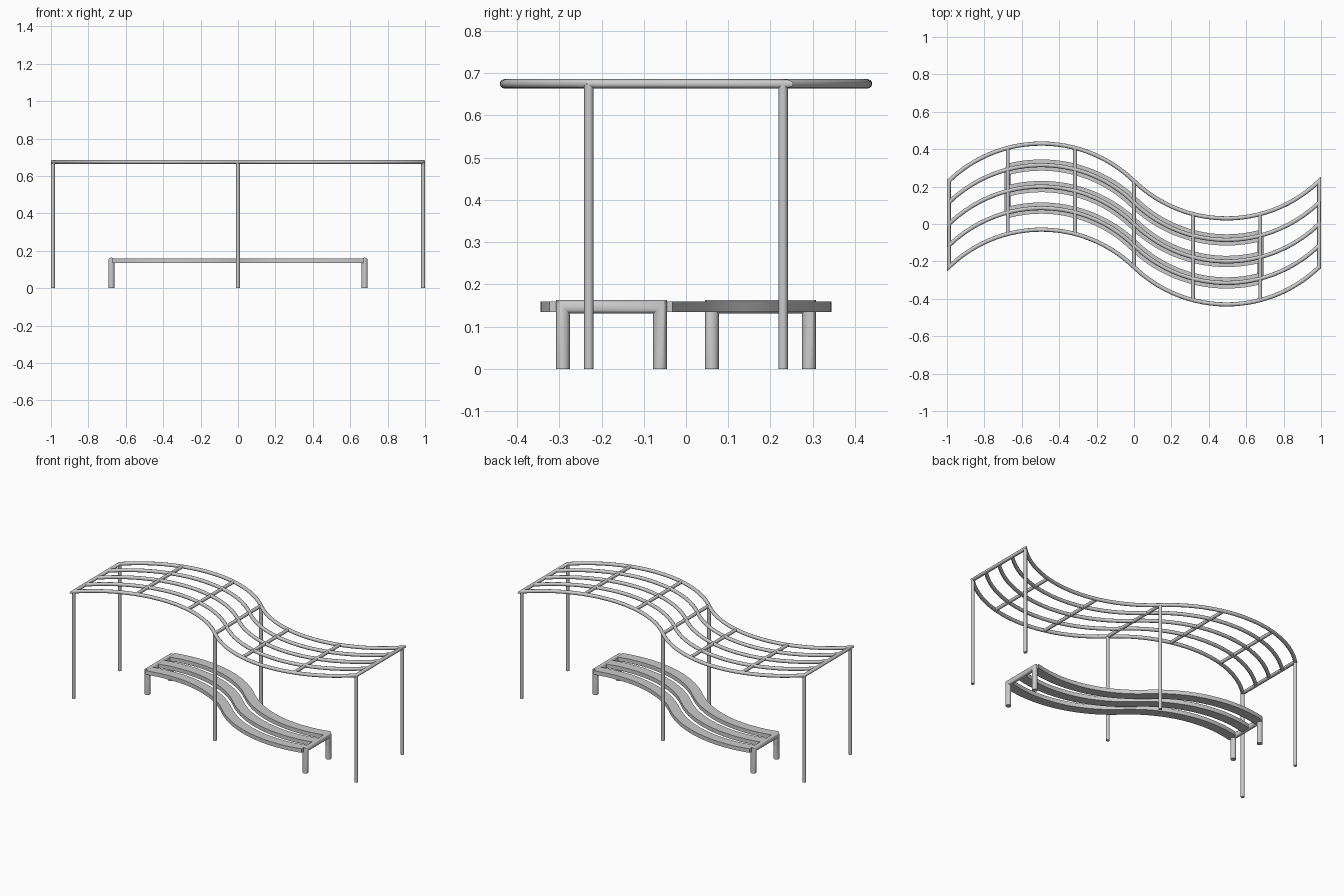
import bpy, bmesh, math
from mathutils import Vector

if "Cube" in bpy.data.objects:
    bpy.data.objects.remove(bpy.data.objects["Cube"])

HALF, SAG = 0.495, 0.20            # half chord and height of each arc of the S
RAD = (HALF ** 2 + SAG ** 2) / (2 * SAG)


def wave(x):
    """S-shaped centre line: arc up on the left, arc down on the right."""
    y = math.sqrt(max(RAD ** 2 - (abs(x) - HALF) ** 2, 0)) - (RAD - SAG)
    return -math.copysign(y, x)


def s_path(dy, z, end, n=48):
    # even steps in arc angle on each half
    return [Vector((x, wave(x) + dy, z))
            for x in (-end + 2 * end * i / n for i in range(n + 1))]


def sweep(name, pts, profile, closed=False, normal=(0, 0, 1), ends=None):
    """Sweep a profile (side, along normal) on a planar path with mitred corners."""
    pts = [Vector(p) for p in pts]
    nrm, n = Vector(normal), len(pts)
    bm, rings = bmesh.new(), []
    for i, p in enumerate(pts):
        a = (p - pts[i - 1]).normalized() if (i or closed) else None
        b = (pts[(i + 1) % n] - p).normalized() if (i < n - 1 or closed) else None
        a, b = a or b, b or a
        side = nrm.cross((a + b).normalized())
        side /= side.dot(nrm.cross(a))
        if ends and i in (0, n - 1):      # cut the end along a given direction
            side = Vector(ends) / Vector(ends).dot(nrm.cross(a))
        rings.append([bm.verts.new(p + side * u + nrm * v) for u, v in profile])
    k = len(profile)
    for i in range(n if closed else n - 1):
        r, s = rings[i], rings[(i + 1) % n]
        for j in range(k):
            bm.faces.new((r[j], r[(j + 1) % k], s[(j + 1) % k], s[j]))
    if not closed:
        bm.faces.new(rings[0])
        bm.faces.new(rings[-1])
    bmesh.ops.recalc_face_normals(bm, faces=bm.faces)
    me = bpy.data.meshes.new(name)
    bm.to_mesh(me)
    bm.free()
    ob = bpy.data.objects.new(name, me)
    bpy.context.collection.objects.link(ob)
    bpy.ops.object.select_all(action='DESELECT')
    ob.select_set(True)
    bpy.context.view_layer.objects.active = ob
    bpy.ops.object.shade_smooth_by_angle(angle=math.radians(35))
    return ob


def circle(r, n=12):
    return [(r * math.cos(2 * math.pi * i / n), r * math.sin(2 * math.pi * i / n))
            for i in range(n)]


TUBE = circle(0.011)
TOP, STEP, EDGE = 0.675, 0.115, 0.23

# Canopy outer frame: two outer rails joined by the end bars
sweep("canopy_frame", s_path(-EDGE, TOP, 0.99) + s_path(EDGE, TOP, 0.99)[::-1],
      TUBE, closed=True)

# Canopy inner rails
for k in (-1, 0, 1):
    sweep("canopy_rail", s_path(k * STEP, TOP, 0.99), TUBE, ends=(0, 1, 0))

# Canopy cross bars
for x in (-0.675, -0.315, 0, 0.315, 0.675):
    sweep("canopy_crossbar", [(x, wave(x) - EDGE, TOP), (x, wave(x) + EDGE, TOP)],
          circle(0.0105))

# Canopy posts
for x in (-0.99, 0, 0.99):
    for y in (-EDGE, EDGE):
        sweep("canopy_post", [(x, y, 0), (x, y, TOP)], TUBE, normal=(1, 0, 0))

# Bench end frames: inverted U of thicker tube
for x in (-0.677, 0.677):
    c, h = wave(x), 0.147
    sweep("bench_leg_frame", [(x, c - STEP, 0), (x, c - STEP, h),
                              (x, c + STEP, h), (x, c + STEP, 0)],
          circle(0.0165), normal=(1, 0, 0))

# Bench slats following the S curve
SLAT = [(-0.03, -0.0125), (0.03, -0.0125), (0.03, 0.0125), (-0.03, 0.0125)]
for k in (-1, 0, 1):
    sweep("bench_slat", s_path(k * STEP, 0.147, 0.672), SLAT, ends=(0, 1, 0))
